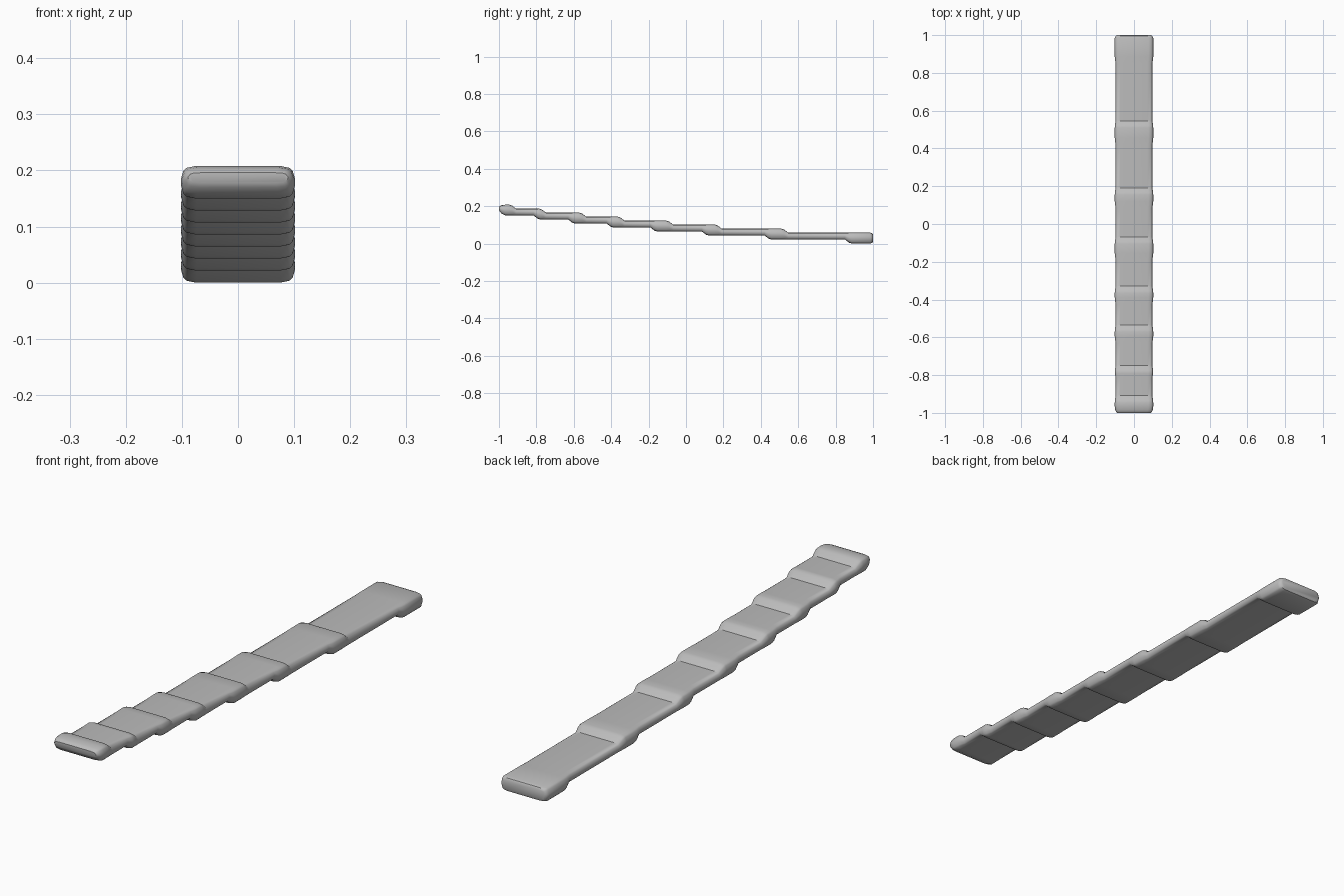
import bpy, bmesh

if "Cube" in bpy.data.objects:
    bpy.data.objects.remove(bpy.data.objects["Cube"], do_unlink=True)

grey = bpy.data.materials.new("plain_grey")
grey.use_nodes = True
colour = (0.5, 0.5, 0.5, 1)
grey.diffuse_color = colour
grey.node_tree.nodes["Principled BSDF"].inputs["Base Color"].default_value = colour

DROP = 0.0214          # height lost at each step
TOP, BOTTOM = 0.208, 0.15

# Where the steps begin, from the high front end to the low back end
top_steps = [-0.945, -0.785, -0.57, -0.365, -0.105, 0.155, 0.51]
bottom_steps = [-0.815, -0.63, -0.425, -0.19, 0.085, 0.42, 0.85]


def stepped_line(start, z, steps, end, sharp_first):
    """Staircase profile, rounded on the crest of each tread."""
    line = [start]
    for y in steps:
        bend = [(y, z), (y + 0.014, z - 0.2 * DROP), (y + 0.036, z - DROP)]
        if not sharp_first:      # underside rounds at the foot of the step
            bend = [(y, z), (y + 0.022, z - 0.8 * DROP), (y + 0.036, z - DROP)]
        line += bend
        z -= DROP
    return line + end


upper = stepped_line((-0.985, 0.205), TOP, top_steps,
                     [(0.985, 0.058), (0.996, 0.054), (1.0, 0.048)], True)
upper = [(-1.0, 0.196), (-0.995, 0.201), (-0.985, 0.205), (-0.965, TOP)] + upper[1:]
lower = [(-1.0, 0.178), (-0.995, 0.170), (-0.985, 0.159)] + stepped_line(
    (-0.965, BOTTOM), BOTTOM, bottom_steps,
    [(0.985, 0.0), (0.996, 0.004), (1.0, 0.012)], False)


def height(line, y):
    for (y0, z0), (y1, z1) in zip(line, line[1:]):
        if y0 <= y <= y1:
            return z0 + (z1 - z0) * (y - y0) / (y1 - y0)
    return line[-1][1]


def section(y):
    """Rounded slab cross-section, slightly wider where the slab is thicker."""
    zt, zb = height(upper, y), height(lower, y)
    t = zt - zb
    half = 0.097 + 0.005 * min(1, max(0, (t - 0.036) / 0.022))
    end = max(0, abs(y) - 0.985) / 0.015
    half -= 0.008 * end * end
    side = [(0.74 * half, zt), (0.9 * half, zt - 0.06 * t), (0.955 * half, zt - 0.15 * t),
            (half, zt - 0.42 * t), (half, zb + 0.42 * t),
            (0.955 * half, zb + 0.15 * t), (0.9 * half, zb + 0.06 * t), (0.74 * half, zb)]
    return side + [(-x, z) for x, z in reversed(side)]


# Stepped strip: loft the section along the length and close both ends
bm = bmesh.new()
rings = []
for y in sorted({round(p[0], 4) for p in upper + lower}):
    rings.append([bm.verts.new((x, y, z)) for x, z in section(y)])
for a, b in zip(rings, rings[1:]):
    for i in range(len(a)):
        j = (i + 1) % len(a)
        bm.faces.new((a[i], a[j], b[j], b[i]))
bm.faces.new(rings[0])
bm.faces.new(rings[-1])
bmesh.ops.recalc_face_normals(bm, faces=bm.faces)

mesh = bpy.data.meshes.new("stepped_strip")
bm.to_mesh(mesh)
bm.free()
mesh.materials.append(grey)
strip = bpy.data.objects.new("stepped_strip", mesh)
bpy.context.collection.objects.link(strip)
bpy.context.view_layer.objects.active = strip
strip.select_set(True)
bpy.ops.object.shade_smooth_by_angle(angle=0.6)
